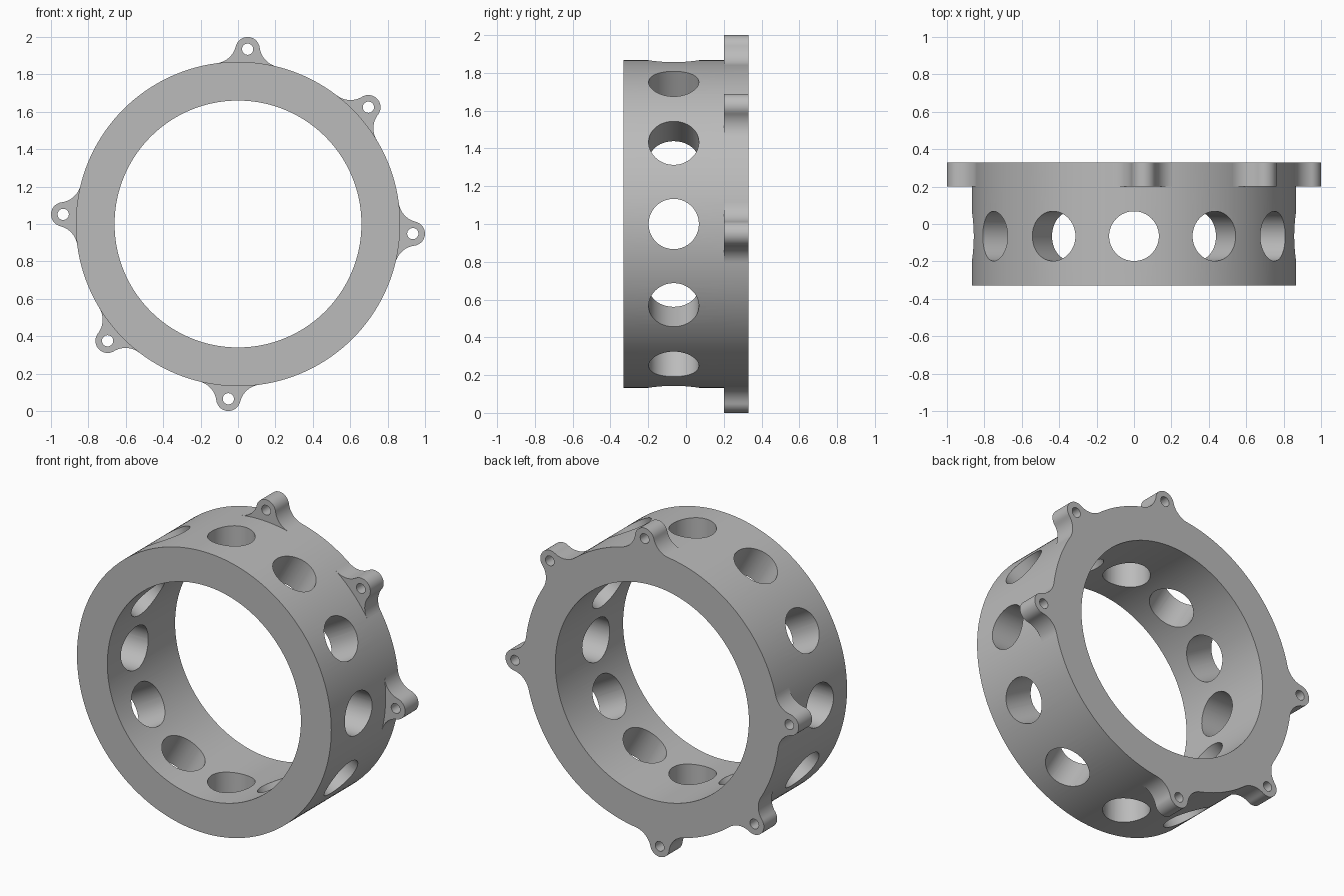
import bpy
import bmesh
from math import pi, radians, sin, cos, acos, atan2
from mathutils import Matrix, Vector

if "Cube" in bpy.data.objects:
    bpy.data.objects.remove(bpy.data.objects["Cube"])

OUTER, INNER, HALF_DEPTH = 0.867, 0.66, 0.33
LUG_R, LUG_END, LUG_FILLET, LUG_FRONT = 0.936, 0.065, 0.12, 0.2
BOLT_R, PORT_R, PORT_Y = 0.03, 0.133, -0.065
CENTRE = Matrix.Translation((0, 0, 1))
LUG_ANGLES = [radians(base + turn) for base in (-3.15, 41.85, 86.85) for turn in (0, 180)]

grey = bpy.data.materials.new("plain grey")
grey.use_nodes = True
colour = (0.5, 0.5, 0.5, 1)
grey.diffuse_color = colour
grey.node_tree.nodes["Principled BSDF"].inputs["Base Color"].default_value = colour


def make_object(name, bm):
    bmesh.ops.recalc_face_normals(bm, faces=bm.faces)
    mesh = bpy.data.meshes.new(name)
    bm.to_mesh(mesh)
    bm.free()
    mesh.materials.append(grey)
    obj = bpy.data.objects.new(name, mesh)
    bpy.context.collection.objects.link(obj)
    return obj


def about_axis(angle):
    """Turn the +x direction by an angle in the front plane, around the ring centre."""
    return CENTRE @ Matrix.Rotation(-angle, 4, 'Y')


def add_cylinder(bm, radius, depth, matrix, segments):
    bmesh.ops.create_cone(bm, cap_ends=True, segments=segments, radius1=radius,
                          radius2=radius, depth=depth, matrix=matrix)


def combine(target, tool, operation):
    mod = target.modifiers.new(tool.name, 'BOOLEAN')
    mod.operation, mod.solver, mod.object = operation, 'EXACT', tool
    bpy.context.view_layer.objects.active = target
    bpy.ops.object.modifier_apply(modifier=mod.name)
    bpy.data.objects.remove(tool)


# Ring body: a rectangle spun around the bore axis
bm = bmesh.new()
corners = [(INNER, -HALF_DEPTH), (OUTER, -HALF_DEPTH), (OUTER, HALF_DEPTH), (INNER, HALF_DEPTH)]
verts = [bm.verts.new((r, y, 1)) for r, y in corners]
edges = [bm.edges.new((verts[i], verts[i - 1])) for i in range(4)]
bmesh.ops.spin(bm, geom=verts + edges, cent=(0, 0, 1), axis=(0, 1, 0),
               angle=2 * pi, steps=192, use_merge=True)
bmesh.ops.remove_doubles(bm, verts=bm.verts, dist=0.0001)
ring = make_object("mounting_ring", bm)


# Lug outline: ring-side fillet, rounded end, then the mirrored half
def lug_outline(steps=14):
    far, near = OUTER + LUG_FILLET, LUG_END + LUG_FILLET
    a = acos((far ** 2 + LUG_R ** 2 - near ** 2) / (2 * far * LUG_R))
    cx, cy = far * cos(a), far * sin(a)
    start, end = a + pi, atan2(-cy, LUG_R - cx) + 2 * pi
    half = [(0.76, 0.14)]
    for i in range(steps):
        t = start + (end - start) * i / steps
        half.append((cx + LUG_FILLET * cos(t), cy + LUG_FILLET * sin(t)))
    for i in range(steps):
        t = (end - pi) * (1 - i / steps)
        half.append((LUG_R + LUG_END * cos(t), LUG_END * sin(t)))
    tip = [(LUG_R + LUG_END, 0)]
    return half + tip + [(x, -z) for x, z in reversed(half)]


# Six lugs at the back of the ring
bm = bmesh.new()
for angle in LUG_ANGLES:
    place = about_axis(angle)
    face = bm.faces.new([bm.verts.new(place @ Vector((x, LUG_FRONT, z)))
                         for x, z in lug_outline()])
    swept = bmesh.ops.extrude_face_region(bm, geom=[face], use_keep_orig=True)
    moved = [g for g in swept["geom"] if isinstance(g, bmesh.types.BMVert)]
    bmesh.ops.translate(bm, verts=moved, vec=(0, HALF_DEPTH - LUG_FRONT, 0))
combine(ring, make_object("lugs", bm), 'UNION')

# Bolt holes through the lugs
bm = bmesh.new()
for angle in LUG_ANGLES:
    place = about_axis(angle) @ Matrix.Translation((LUG_R, 0.27, 0))
    add_cylinder(bm, BOLT_R, 0.3, place @ Matrix.Rotation(pi / 2, 4, 'X'), 32)
combine(ring, make_object("bolt_holes", bm), 'DIFFERENCE')

# Twelve round ports through the wall
bm = bmesh.new()
for i in range(12):
    place = about_axis(i * pi / 6) @ Matrix.Translation((0.8, PORT_Y, 0))
    add_cylinder(bm, PORT_R, 0.44, place @ Matrix.Rotation(pi / 2, 4, 'Y'), 64)
combine(ring, make_object("wall_ports", bm), 'DIFFERENCE')

# Smooth curved walls with crisp rims
bpy.ops.object.select_all(action='DESELECT')
ring.select_set(True)
bpy.context.view_layer.objects.active = ring
bpy.ops.object.shade_smooth_by_angle(angle=radians(30))
